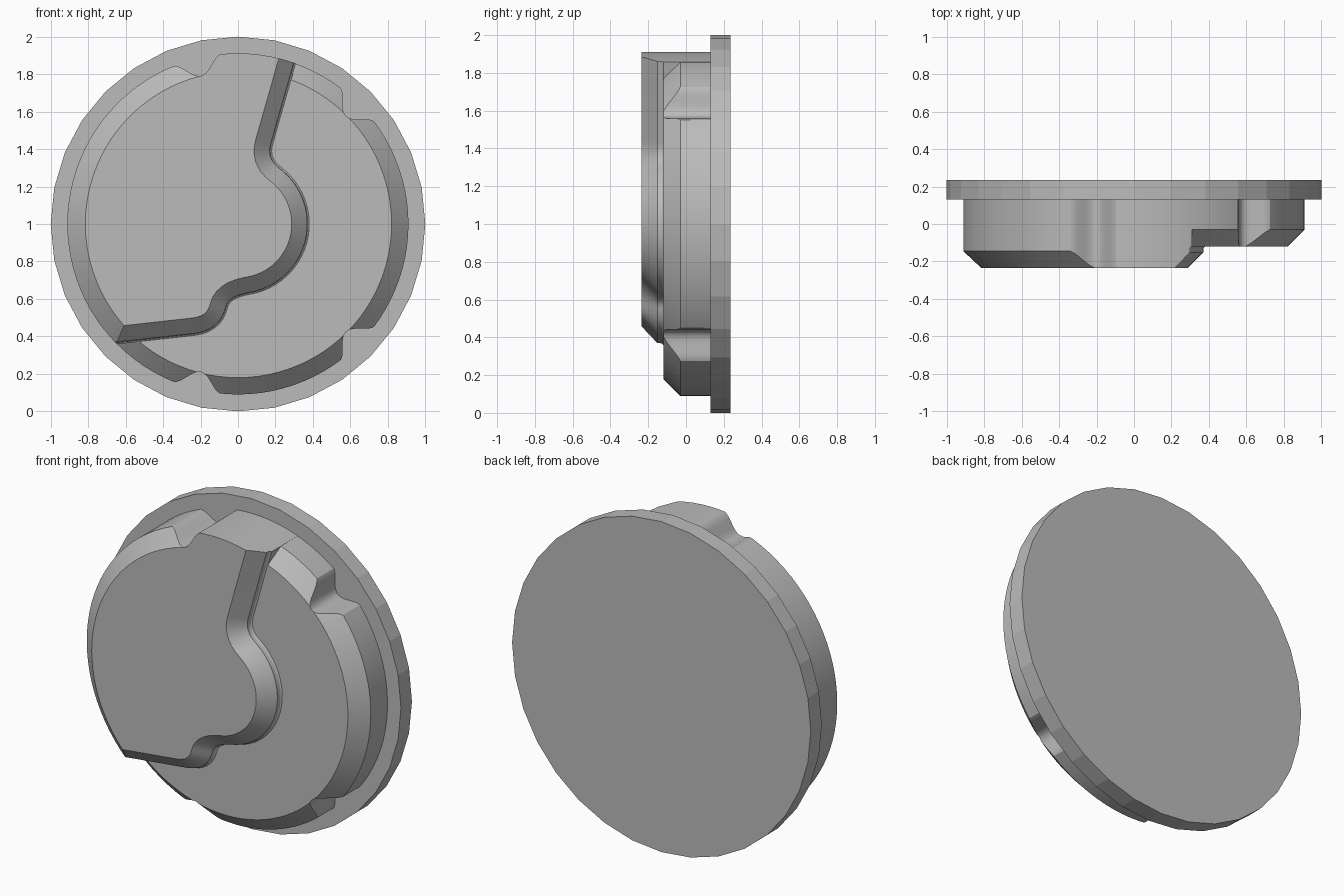
import bpy, bmesh
from math import sin, cos, radians, pi
from mathutils import Vector

cube = bpy.data.objects.get("Cube")
if cube:
    bpy.data.objects.remove(cube)

grey = bpy.data.materials.new("plain_grey")
grey.use_nodes = True
grey.diffuse_color = (0.5, 0.5, 0.5, 1)
grey.node_tree.nodes["Principled BSDF"].inputs["Base Color"].default_value = (0.5, 0.5, 0.5, 1)

CENTRE = 1.0   # height of the disc centre
RIM = 0.91     # radius of the raised body


def add_loft(bm, layers):
    """Skin a capped solid through (outline, depth) layers; outlines lie in x-z."""
    rings = [[bm.verts.new((p[0], depth, p[1] + CENTRE)) for p in outline]
             for outline, depth in layers]
    for a, b in zip(rings, rings[1:]):
        for i in range(len(a)):
            j = (i + 1) % len(a)
            bm.faces.new((a[i], a[j], b[j], b[i]))
    bm.faces.new(rings[0])
    bm.faces.new(rings[-1])


def make_object(name, *solids):
    bm = bmesh.new()
    for layers in solids:
        add_loft(bm, layers)
    bmesh.ops.recalc_face_normals(bm, faces=bm.faces)
    mesh = bpy.data.meshes.new(name)
    bm.to_mesh(mesh)
    bm.free()
    mesh.materials.append(grey)
    obj = bpy.data.objects.new(name, mesh)
    bpy.context.collection.objects.link(obj)
    return obj


def circle(radius, count=96, flat=None):
    """Circle outline; angles inside the flat range keep the full rim radius."""
    points = []
    for i in range(count):
        a = 360 * i / count
        r = RIM + 0.001 if flat and flat[0] < a < flat[1] else radius
        points.append(Vector((r * cos(radians(a)), r * sin(radians(a)))))
    return points


def bend(a, c, b, steps=8):
    """Rounded corner from a to b around control point c."""
    a, c, b = Vector(a), Vector(c), Vector(b)
    return [a.lerp(c, t / steps).lerp(c.lerp(b, t / steps), t / steps)
            for t in range(steps + 1)]


def inset(points, distance):
    """Offset a clockwise outline inward with mitred corners."""
    result = []
    for i, p in enumerate(points):
        before = (p - points[i - 1]).normalized()
        after = (points[(i + 1) % len(points)] - p).normalized()
        n1, n2 = Vector((before.y, -before.x)), Vector((after.y, -after.x))
        result.append(p + (n1 + n2) * distance / (1 + n1.dot(n2)))
    return result


def boolean(obj, cutter, operation):
    mod = obj.modifiers.new("boolean", "BOOLEAN")
    mod.object, mod.operation, mod.solver = cutter, operation, "EXACT"
    bpy.context.view_layer.objects.active = obj
    bpy.ops.object.modifier_apply(modifier=mod.name)


def shade(obj, angle):
    bpy.ops.object.select_all(action="DESELECT")
    obj.select_set(True)
    bpy.context.view_layer.objects.active = obj
    bpy.ops.object.shade_smooth_by_angle(angle=radians(angle))


# Coarse flange at the back
flange = make_object("back_flange", [(circle(1, 32), 0.235), (circle(1, 32), 0.13)])

# Lower tier with a chamfered rim
lower = make_object("lower_tier", [(circle(RIM), 0.15), (circle(RIM), -0.03),
                                   (circle(0.82), -0.12)])

# Upper tier: chamfered except for a full-height stretch at the top
upper = make_object("upper_tier", [(circle(RIM + 0.001), 0.15),
                                   (circle(RIM + 0.001), -0.145),
                                   (circle(0.815, flat=(55, 104)), -0.235)])

# Stepped outline that limits the upper tier
step = [Vector((0.36, 1.08))]
step += bend((0.175, 0.43), (0.152, 0.35), (0.217, 0.30))
step += [Vector((cos(radians(a)), sin(radians(a)))) * 0.37 for a in range(50, -79, -6)]
step += bend((0.064, -0.364), (-0.05, -0.384), (-0.065, -0.44))
step += bend((-0.068, -0.45), (-0.1, -0.57), (-0.24, -0.585))
step += [Vector(p) for p in ((-1.1, -0.68), (-1.4, 0), (-1.1, 1.3), (0.3, 1.4))]
step_form = make_object("step_form", [(inset(step, -0.012), 0.3),
                                      (inset(step, -0.012), -0.119),
                                      (inset(step, -0.004), -0.125),
                                      (step, -0.135), (step, -0.152),
                                      (inset(step, 0.088), -0.24)])
boolean(upper, step_form, "INTERSECT")

# Four rounded notches around the rim, mirrored top to bottom
half = bend((0.815, 0), (0.815, 0.025), (0.845, 0.055), 5)
half += bend((0.88, 0.09), (0.905, 0.115), (0.912, 0.165), 5) + [Vector((1.2, 0.17))]
profile = half + [Vector((p.x, -p.y)) for p in reversed(half[1:])]


def notch(angle):
    c, s = cos(radians(angle)), sin(radians(angle))
    outline = [(p.x * c - p.y * s, p.x * s + p.y * c) for p in profile]
    return [(outline, 0.13), (outline, -0.5)]


notch_form = make_object("notch_form", *[notch(a) for a in (45, 104, -45, -104)])
for tier in (lower, upper):
    boolean(tier, notch_form, "DIFFERENCE")
    shade(tier, 28)
shade(flange, 8)

# Remove the shaping helpers
for helper in (step_form, notch_form):
    bpy.data.objects.remove(helper)
